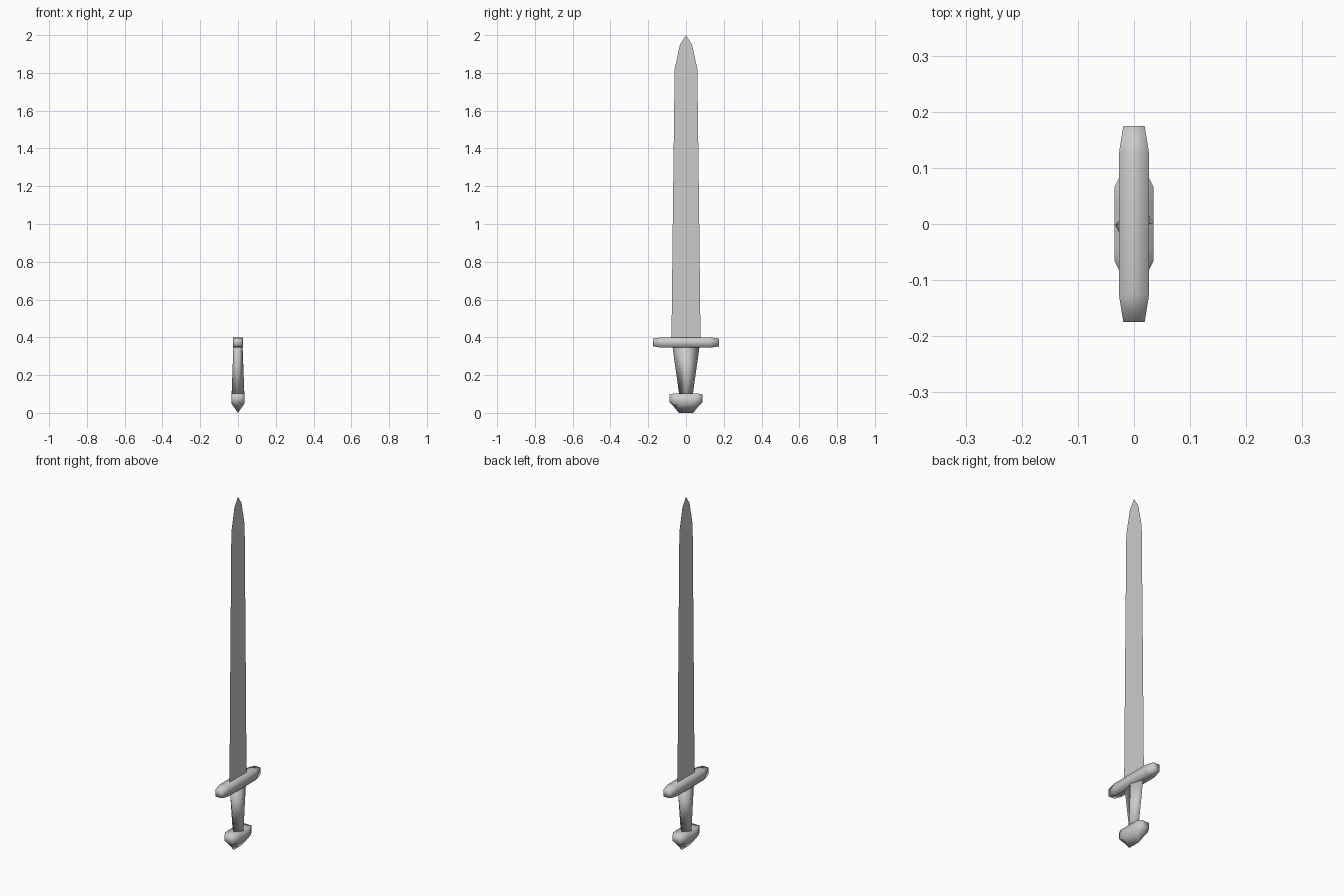
import bpy, bmesh

if "Cube" in bpy.data.objects:
    bpy.data.objects.remove(bpy.data.objects["Cube"])


def make(name, bm, smooth=True):
    bmesh.ops.recalc_face_normals(bm, faces=bm.faces)
    for f in bm.faces:
        f.smooth = smooth
    me = bpy.data.meshes.new(name)
    bm.to_mesh(me)
    bm.free()
    ob = bpy.data.objects.new(name, me)
    bpy.context.collection.objects.link(ob)
    return ob


def loft(name, rings):
    """Skin a list of matching rings and cap both ends."""
    bm = bmesh.new()
    loops = [[bm.verts.new(p) for p in r] for r in rings]
    n = len(loops[0])
    for a, b in zip(loops, loops[1:]):
        for i in range(n):
            j = (i + 1) % n
            bm.faces.new((a[i], a[j], b[j], b[i]))
    bm.faces.new(loops[0])
    bm.faces.new(loops[-1])
    return make(name, bm)


def mirrored(half):
    """Half sections start at y = 0; add the opposite side."""
    return [(-s[0], *s[1:]) for s in reversed(half[1:])] + half


# Blade: flat sheet, two halves meeting on the centre line
bm = bmesh.new()
outline = [(0.077, 0.375), (0.075, 0.56), (0.069, 1.1), (0.06, 1.82), (0.032, 1.95)]
rows = [[bm.verts.new((0, s * y, z)) for s in (-1, 0, 1)] for y, z in outline]
for a, b in zip(rows, rows[1:]):
    for i in range(2):
        bm.faces.new((a[i], a[i + 1], b[i + 1], b[i]))
tip = bm.verts.new((0, 0, 2.0))
for i in range(2):
    bm.faces.new((rows[-1][i], rows[-1][i + 1], tip))
make("blade", bm, False)

# Cross guard: bar with tapered ends (y, half width, bottom, top)
guard = mirrored([(0, 0.027, 0.345, 0.4), (0.125, 0.027, 0.345, 0.4),
                  (0.175, 0.019, 0.352, 0.394)])
loft("cross_guard", [[(-w, y, b), (w, y, b), (w, y, t), (-w, y, t)]
                     for y, w, b, t in guard])

# Grip: diamond section widening upwards (z, half x, half y)
loft("grip", [[(w, 0, z), (0, d, z), (-w, 0, z), (0, -d, z)]
              for z, w, d in [(0.09, 0.034, 0.035), (0.36, 0.024, 0.073)]])

# Pommel: wedge with keel (y, half width, top, shoulder, keel)
pommel = mirrored([(0, 0.035, 0.102, 0.05, 0.004), (0.038, 0.035, 0.102, 0.05, 0.004),
                   (0.065, 0.035, 0.102, 0.055, 0.034), (0.088, 0.024, 0.098, 0.065, 0.056)])
loft("pommel", [[(-w, y, t), (-w, y, m), (0, y, k), (w, y, m), (w, y, t)]
                for y, w, t, m, k in pommel])

# Rest the keel on the floor
for v in bpy.data.objects["pommel"].data.vertices:
    if v.co.z < 0.005:
        v.co.z = 0.0
